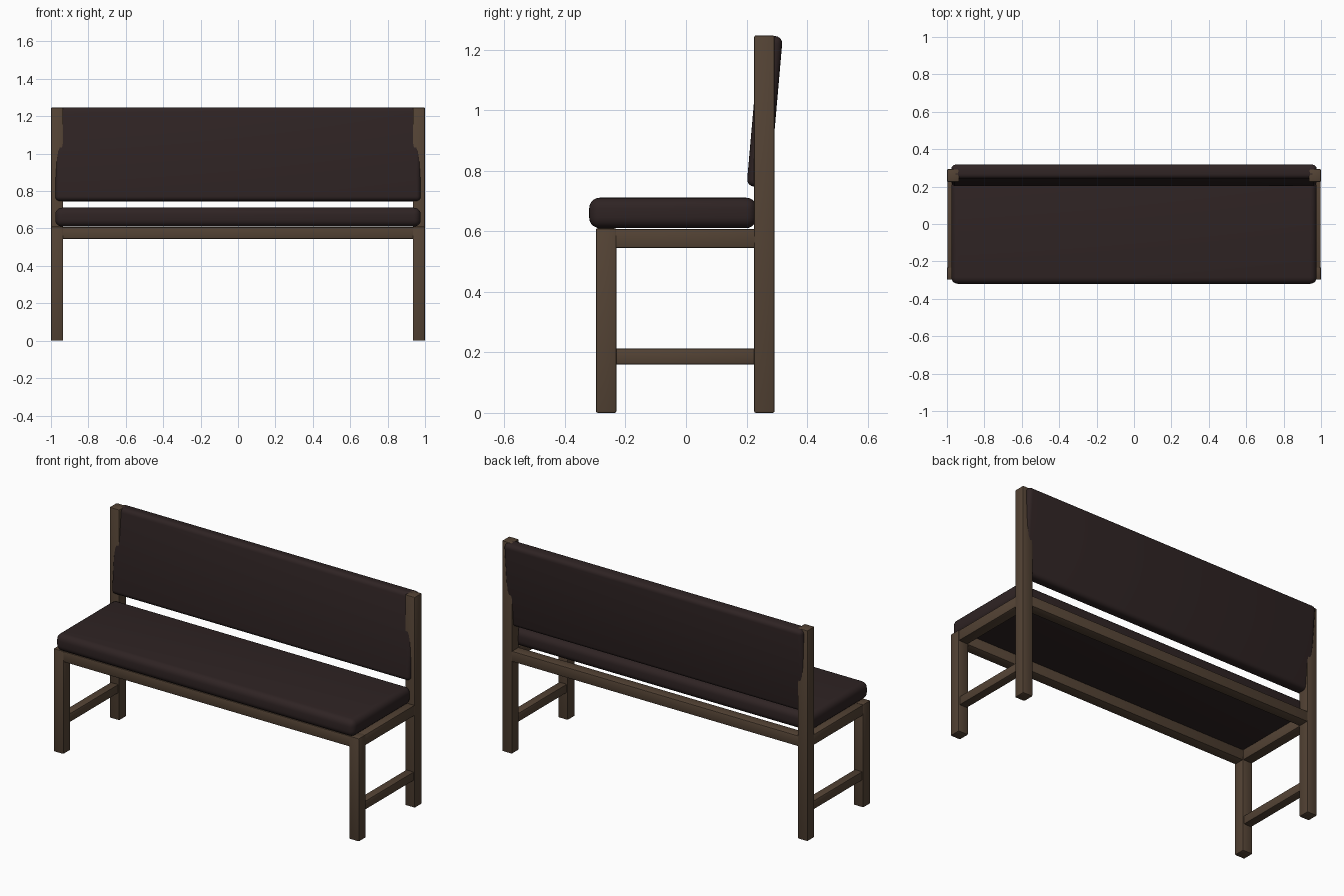
import bpy
import math

if "Cube" in bpy.data.objects:
    bpy.data.objects.remove(bpy.data.objects["Cube"])


def material(name, rgb):
    m = bpy.data.materials.new(name)
    m.diffuse_color = (*rgb, 1)
    m.use_nodes = True
    m.node_tree.nodes["Principled BSDF"].inputs["Base Color"].default_value = m.diffuse_color
    return m


WOOD = material("brown wood", (0.088, 0.056, 0.035))
FABRIC = material("dark upholstery", (0.028, 0.017, 0.017))


def block(name, lo, hi, mat, bevel, segments, tilt=0.0):
    """Rounded box between two corners, optionally tilted about x."""
    centre = [(a + b) / 2 for a, b in zip(lo, hi)]
    bpy.ops.mesh.primitive_cube_add(size=1, location=centre)
    ob = bpy.context.object
    ob.name = name
    ob.scale = [b - a for a, b in zip(lo, hi)]
    bpy.ops.object.transform_apply(location=False, rotation=False, scale=True)
    ob.rotation_euler.x = tilt
    ob.data.materials.append(mat)
    mod = ob.modifiers.new("rounding", 'BEVEL')
    mod.width = bevel
    mod.segments = segments
    bpy.ops.object.modifier_apply(modifier=mod.name)
    bpy.ops.object.shade_smooth_by_angle(angle=math.radians(35))
    return ob


def beam(name, lo, hi):
    return block(name, lo, hi, WOOD, 0.006, 2)


def side_beam(name, lo, hi):
    """Beam on the right plus its mirror image on the left."""
    beam(name + "_right", lo, hi)
    beam(name + "_left", (-hi[0], lo[1], lo[2]), (-lo[0], hi[1], hi[2]))


# Legs, the rear pair rising to carry the backrest
side_beam("front_leg", (0.935, -0.298, 0), (1.0, -0.23, 0.61))
side_beam("back_post", (0.935, 0.225, 0), (1.0, 0.293, 1.247))

# Side rails under the seat and low stretchers
side_beam("side_rail", (0.937, -0.235, 0.545), (0.998, 0.23, 0.608))
side_beam("side_stretcher", (0.942, -0.235, 0.16), (0.993, 0.23, 0.212))

# Long rails joining the two ends
beam("front_rail", (-0.94, -0.296, 0.545), (0.94, -0.232, 0.608))
beam("back_rail", (-0.94, 0.227, 0.545), (0.94, 0.291, 0.608))

# Upholstered seat and reclined backrest
block("seat_cushion", (-0.977, -0.32, 0.61), (0.977, 0.234, 0.711), FABRIC, 0.036, 5)
block("backrest_cushion", (-0.977, 0.222, 0.745), (0.977, 0.298, 1.247), FABRIC,
      0.024, 4, tilt=-math.radians(5))
